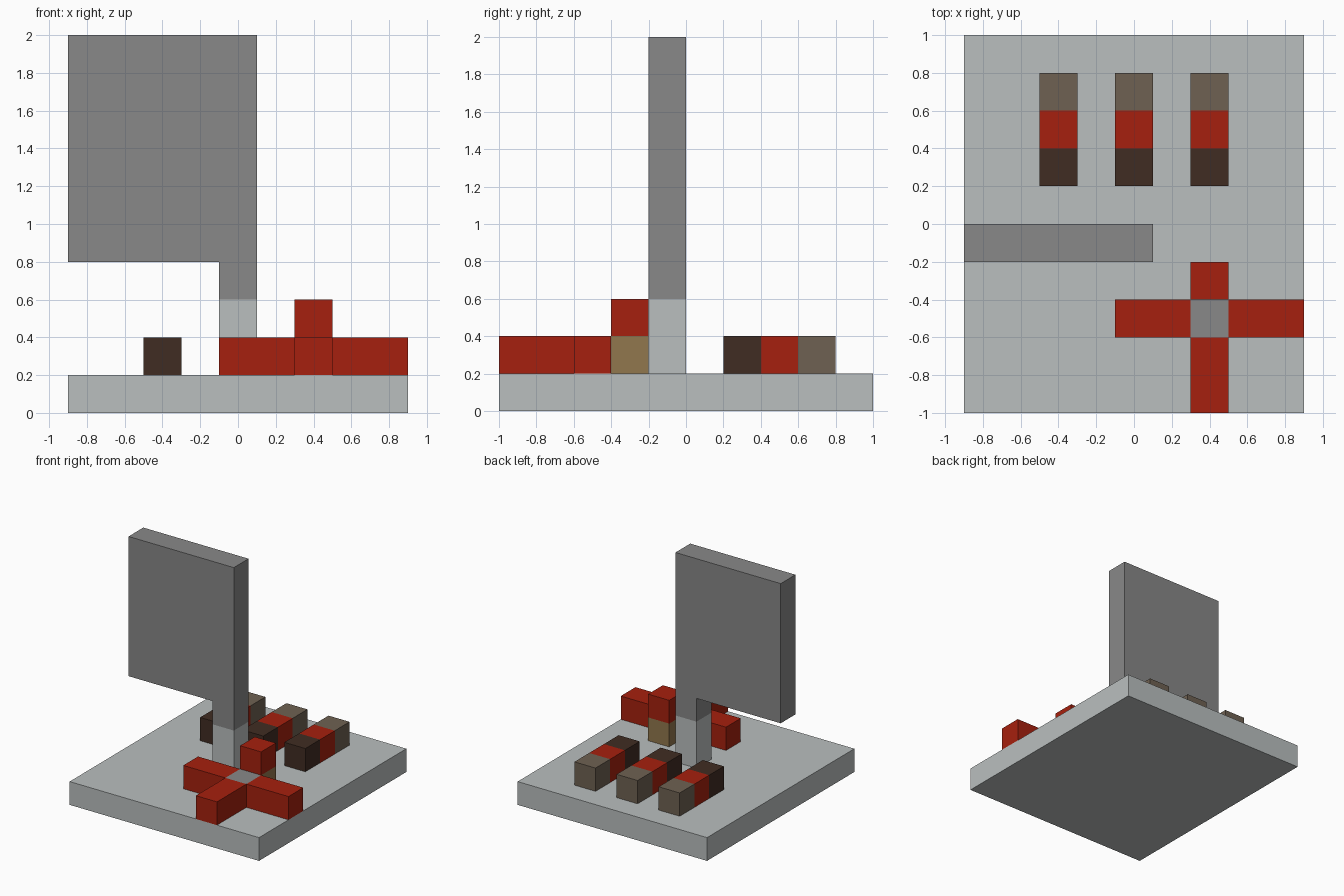
import bpy, bmesh
from mathutils import Vector

if "Cube" in bpy.data.objects:
    bpy.data.objects.remove(bpy.data.objects["Cube"])

U = 0.2  # edge of one cube block


def material(name, rgb):
    """Flat material from 0-255 display values, converted to linear."""
    lin = [((c / 255 + 0.055) / 1.055) ** 2.4 for c in rgb]
    mat = bpy.data.materials.new(name)
    mat.use_nodes = True
    mat.diffuse_color = (*lin, 1)
    bsdf = mat.node_tree.nodes["Principled BSDF"]
    bsdf.inputs["Base Color"].default_value = (*lin, 1)
    bsdf.inputs["Roughness"].default_value = 0.8
    return mat


light_grey = material("light_grey", (186, 191, 191))
mid_grey = material("mid_grey", (136, 136, 136))
red = material("red", (166, 32, 14))
dark_brown = material("dark_brown", (64, 44, 34))
taupe = material("taupe", (110, 97, 82))
tan = material("tan", (145, 119, 77))


def finish(name, bm, mat):
    bmesh.ops.recalc_face_normals(bm, faces=bm.faces)
    mesh = bpy.data.meshes.new(name)
    bm.to_mesh(mesh)
    bm.free()
    mesh.materials.append(mat)
    obj = bpy.data.objects.new(name, mesh)
    bpy.context.collection.objects.link(obj)
    return obj


def box(name, low, size, mat):
    """Box from its lowest corner, with its size counted in blocks."""
    bm = bmesh.new()
    bmesh.ops.create_cube(bm, size=1)
    for v in bm.verts:
        v.co = Vector(low) + Vector((v.co[i] + 0.5) * size[i] * U for i in range(3))
    return finish(name, bm, mat)


# Ground slab
box("base_slab", (-0.9, -1, 0), (9, 10, 1), light_grey)

# Post, and the panel with its neck as one extruded outline
box("post", (-0.1, -0.2, U), (1, 1, 2), light_grey)
outline = [(-0.9, 2), (-0.9, 0.8), (-0.1, 0.8), (-0.1, 0.6), (0.1, 0.6), (0.1, 2)]
bm = bmesh.new()
face = bm.faces.new([bm.verts.new((x, -U, z)) for x, z in outline])
extruded = bmesh.ops.extrude_face_region(bm, geom=[face])["geom"]
bmesh.ops.translate(bm, vec=(0, U, 0),
                    verts=[g for g in extruded if isinstance(g, bmesh.types.BMVert)])
finish("panel", bm, mid_grey)

# Cross of arms around a grey hub, with a raised arm at the back
box("cross_hub", (0.3, -0.6, U), (1, 1, 1), mid_grey)
box("cross_right_arm", (-0.1, -0.6, U), (2, 1, 1), red)
box("cross_left_arm", (0.5, -0.6, U), (2, 1, 1), red)
box("cross_front_arm", (0.3, -1, U), (1, 2, 1), red)
box("cross_back_support", (0.3, -0.4, U), (1, 1, 1), tan)
box("cross_back_block", (0.3, -0.4, 2 * U), (1, 1, 1), red)

# Three rows of three blocks behind the panel
for side, x in (("right", -0.5), ("middle", -0.1), ("left", 0.3)):
    for i, (part, mat) in enumerate((("front", dark_brown), ("centre", red), ("back", taupe))):
        box(f"{side}_row_{part}_block", (x, U + i * U, U), (1, 1, 1), mat)
